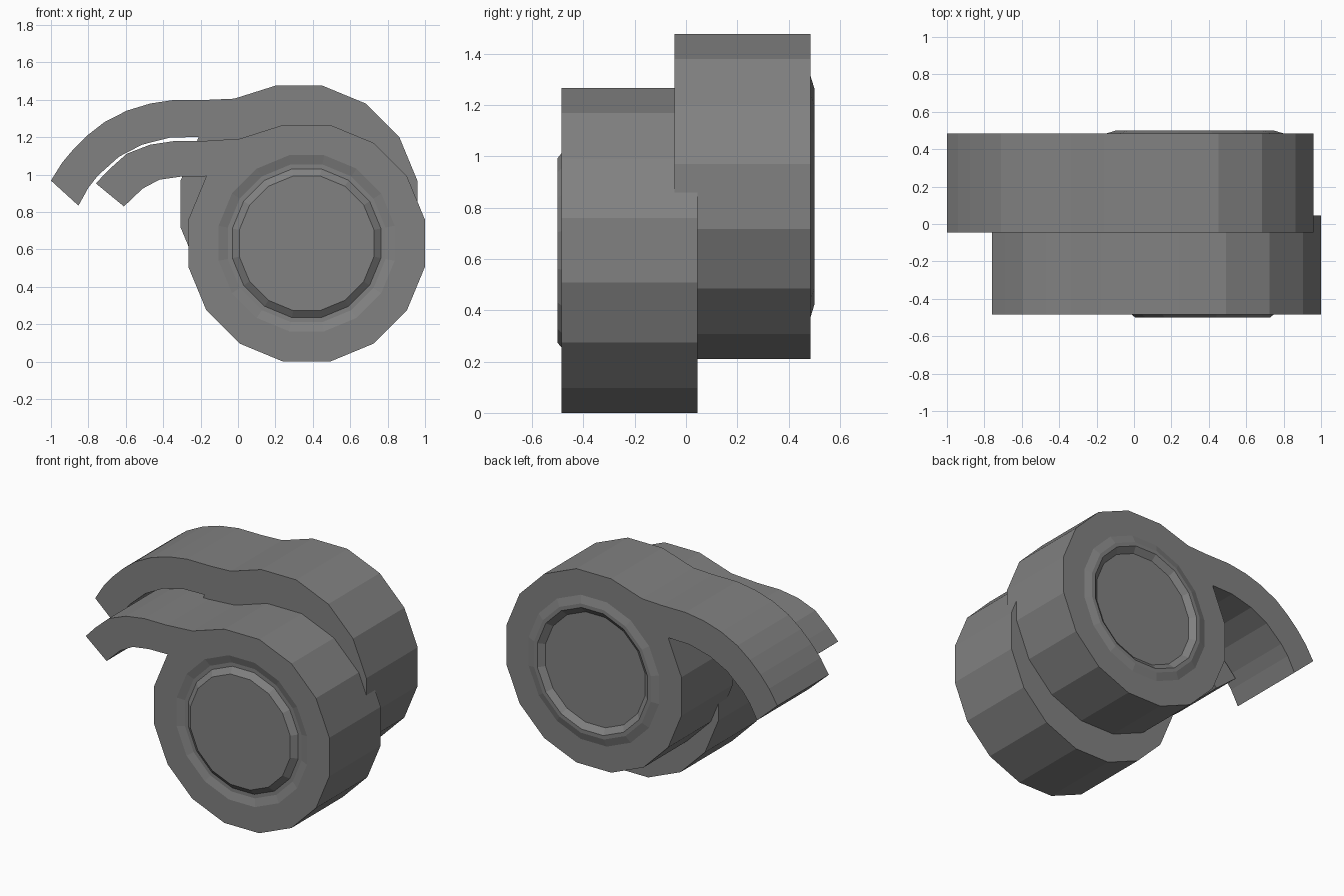
import bpy
import bmesh
import math

cube = bpy.data.objects.get("Cube")
if cube:
    bpy.data.objects.remove(cube, do_unlink=True)

grey = bpy.data.materials.new("mid grey")
grey.use_nodes = True
grey.diffuse_color = (0.22, 0.22, 0.22, 1)
shader = next(n for n in grey.node_tree.nodes if n.type == 'BSDF_PRINCIPLED')
shader.inputs["Base Color"].default_value = (0.22, 0.22, 0.22, 1)

SIDES = 16
RADIUS = 0.645
# Circular relief on the outer cap: (radius, offset along +y)
RELIEF = [(0.48, 0), (0.43, 0.015), (0.405, 0.015), (0.367, -0.015)]


def circle(cx, cz, radius):
    """Points of a circle, starting at the first corner past straight up."""
    step = math.tau / SIDES
    start = math.pi / 2 + step / 2
    return [(cx + radius * math.cos(start + i * step),
             cz + radius * math.sin(start + i * step)) for i in range(SIDES)]


def curled_drum(name, centre, horn, y_outer, y_inner):
    """Drum with a curved horn leaving its upper left, extruded along y."""
    bm = bmesh.new()
    cx, cz = centre

    def add(points, y):
        return [bm.verts.new((x, y, z)) for x, z in points]

    rims, horns = [], []
    for y in (y_outer, y_inner):
        rim = add(circle(cx, cz, RADIUS), y)
        tail = add(horn, y)
        # The horn shares the rim corners 0, 1 and 2
        bm.faces.new(rim[:3] + tail)
        rims.append(rim)
        horns.append(tail)

    # Outer cap: stepped rings around a central disc
    ring = rims[0]
    for radius, offset in RELIEF:
        nxt = add(circle(cx, cz, radius), y_outer + offset)
        for i in range(SIDES):
            j = (i + 1) % SIDES
            bm.faces.new((ring[i], ring[j], nxt[j], nxt[i]))
        ring = nxt
    bm.faces.new(ring)

    # Inner cap is plain
    bm.faces.new(rims[1])

    # Side walls follow the horn and then the rest of the rim
    outline = [r[2:] + [r[0]] + h[::-1] for r, h in zip(rims, horns)]
    a, b = outline
    for i in range(len(a)):
        j = (i + 1) % len(a)
        bm.faces.new((a[i], a[j], b[j], b[i]))

    bmesh.ops.recalc_face_normals(bm, faces=bm.faces)
    mesh = bpy.data.meshes.new(name)
    bm.to_mesh(mesh)
    bm.free()
    mesh.materials.append(grey)
    obj = bpy.data.objects.new(name, mesh)
    bpy.context.collection.objects.link(obj)
    return obj


# Horn paths run from the underside, round the tip, and back over the top
front_horn = [(-0.30, 0.99), (-0.42, 0.973), (-0.51, 0.925), (-0.61, 0.83),
              (-0.76, 0.953), (-0.69, 1.027), (-0.594, 1.112), (-0.47, 1.16),
              (-0.337, 1.18), (-0.18, 1.18), (0.01, 1.192)]
back_horn = [(-0.364, 1.198), (-0.513, 1.16), (-0.636, 1.096), (-0.749, 0.995),
             (-0.80, 0.93), (-0.853, 0.834), (-1.0, 0.968), (-0.94, 1.064),
             (-0.877, 1.139), (-0.80, 1.214), (-0.711, 1.283), (-0.594, 1.342),
             (-0.47, 1.38), (-0.337, 1.40), (-0.16, 1.40), (-0.02, 1.406)]

curled_drum("front_drum", (0.367, 0.633), front_horn, -0.485, 0.045)
curled_drum("back_drum", (0.326, 0.843), back_horn, 0.485, -0.045)
